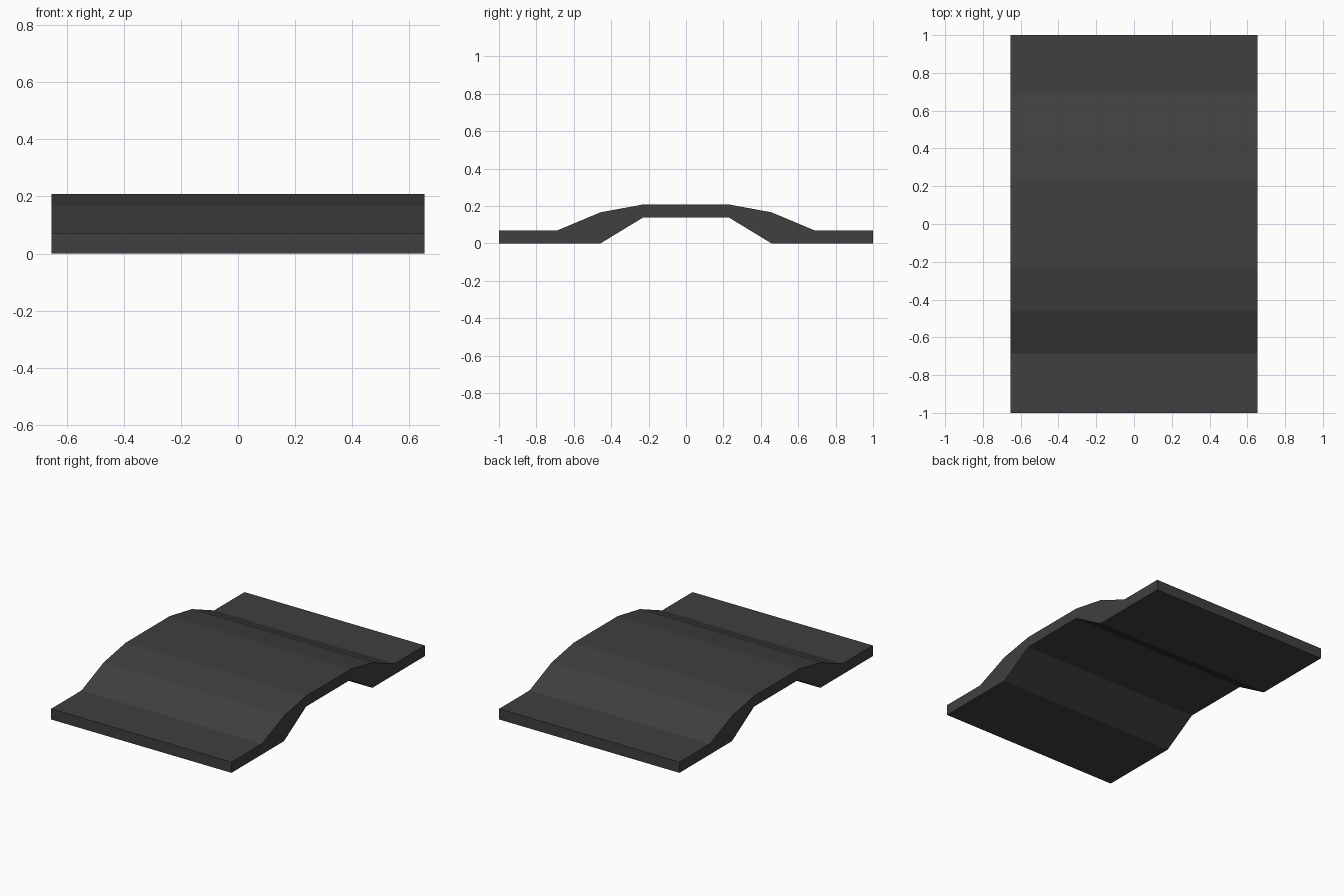
import bpy, bmesh

if "Cube" in bpy.data.objects:
    bpy.data.objects.remove(bpy.data.objects["Cube"])

HALF_WIDTH = 0.653

# Half of the side profile as (y, z), from the middle outwards
top = [(0.228, 0.208), (0.457, 0.166), (0.686, 0.07), (1.0, 0.07)]
bottom = [(1.0, 0.0), (0.457, 0.0), (0.228, 0.139)]
half = top + bottom
profile = half + [(-y, z) for y, z in reversed(half)]

# Dark rubber colour
rubber = bpy.data.materials.new("dark_rubber")
rubber.diffuse_color = (0.05, 0.05, 0.05, 1.0)
rubber.use_nodes = True
rubber.node_tree.nodes["Principled BSDF"].inputs["Base Color"].default_value = rubber.diffuse_color

# Ramp: extrude the mirrored profile across the width
bm = bmesh.new()
side = bm.faces.new([bm.verts.new((-HALF_WIDTH, y, z)) for y, z in profile])
ext = bmesh.ops.extrude_face_region(bm, geom=[side], use_keep_orig=True)
verts = [g for g in ext["geom"] if isinstance(g, bmesh.types.BMVert)]
bmesh.ops.translate(bm, verts=verts, vec=(2 * HALF_WIDTH, 0, 0))
bmesh.ops.recalc_face_normals(bm, faces=bm.faces)

mesh = bpy.data.meshes.new("speed_bump")
bm.to_mesh(mesh)
bm.free()
mesh.materials.append(rubber)
bpy.context.collection.objects.link(bpy.data.objects.new("speed_bump", mesh))
